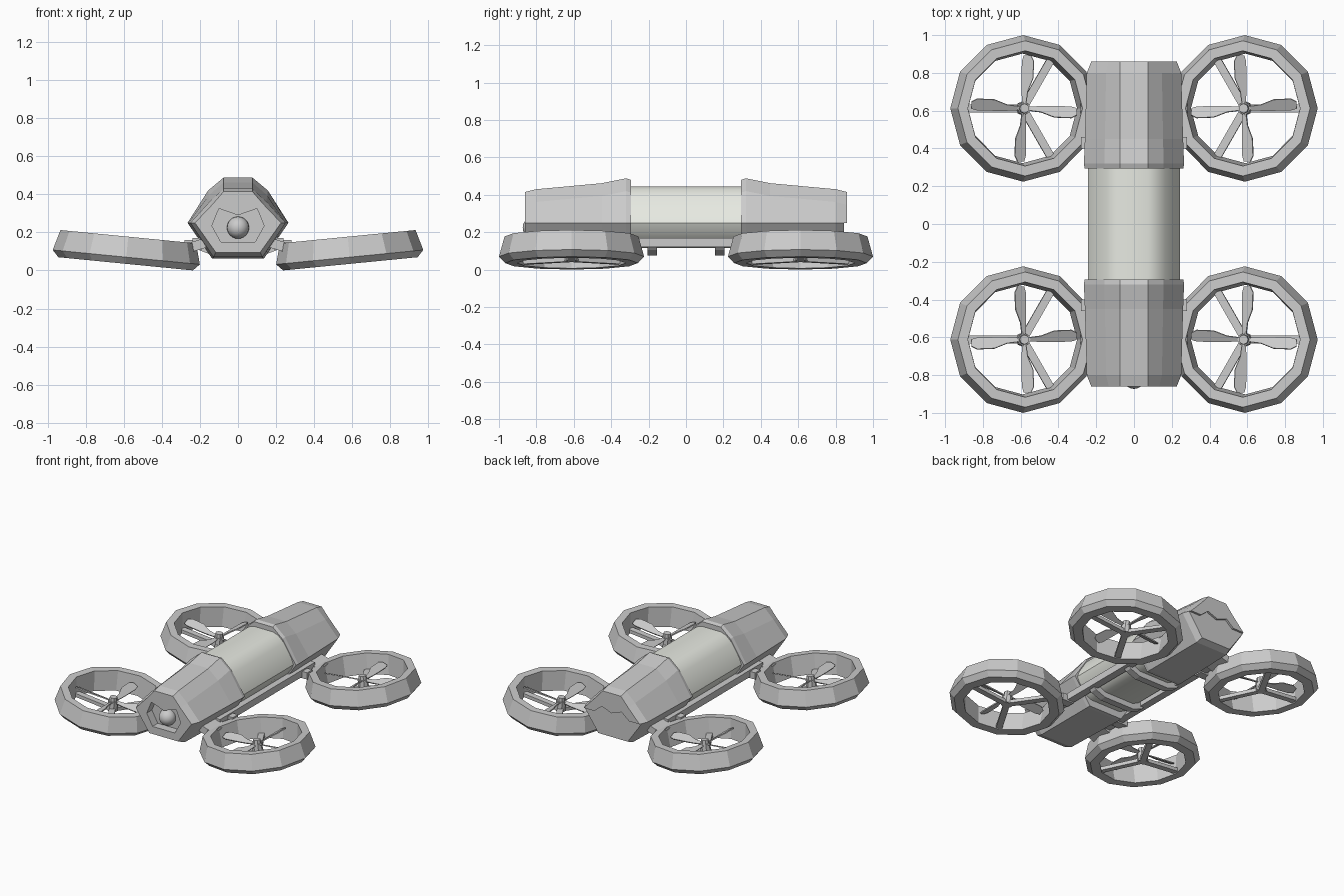
import bpy, bmesh, math
from mathutils import Matrix, Vector

if "Cube" in bpy.data.objects:
    bpy.data.objects.remove(bpy.data.objects["Cube"])


def finish(name, bm, mat=None):
    bmesh.ops.recalc_face_normals(bm, faces=bm.faces)
    me = bpy.data.meshes.new(name)
    bm.to_mesh(me)
    bm.free()
    ob = bpy.data.objects.new(name, me)
    bpy.context.collection.objects.link(ob)
    if mat:
        me.materials.append(mat)
    return ob


def loft(bm, rings, caps=True, closed=False):
    """Bridge successive rings of points with quads."""
    vr = [[bm.verts.new(p) for p in r] for r in rings]
    n = len(vr[0])
    pairs = list(zip(vr, vr[1:])) + ([(vr[-1], vr[0])] if closed else [])
    for a, b in pairs:
        for i in range(n):
            j = (i + 1) % n
            bm.faces.new((a[i], a[j], b[j], b[i]))
    if caps and not closed:
        bm.faces.new(vr[0])
        bm.faces.new(vr[-1])


def mirrored(half):
    """Half outline (x > 0, top to bottom) to a full outline."""
    return half + [(-x, z) for x, z in reversed(half)]


def prism(bm, outline, y0, y1):
    loft(bm, [[(x, y, z) for x, z in outline] for y in (y0, y1)])


def box(bm, size, loc, rot=Matrix()):
    m = Matrix.Translation(loc) @ rot @ Matrix.Diagonal((*size, 1))
    bmesh.ops.create_cube(bm, size=1, matrix=m)


def cut(ob, cutter):
    md = ob.modifiers.new("cut", 'BOOLEAN')
    md.operation = 'DIFFERENCE'
    md.solver = 'EXACT'
    md.object = cutter
    cutter.hide_render = True
    cutter.hide_viewport = True


# Front and rear pods: (y, half width, top z, bottom z)
STATIONS = [(0.295, 0.262, 0.48, 0.065), (0.32, 0.265, 0.488, 0.063),
            (0.45, 0.26, 0.462, 0.065), (0.80, 0.25, 0.43, 0.07),
            (0.86, 0.226, 0.415, 0.095)]
pods = {}
for name, s in (("front_pod", -1), ("rear_pod", 1)):
    bm = bmesh.new()
    rings = []
    for y, w, t, b in STATIONS:
        half = [(0.075, t), (0.155 * w / 0.262, t - 0.068), (w, 0.25), (0.135 * w / 0.262, b)]
        rings.append([(x, s * y, z) for x, z in mirrored(half)])
    loft(bm, rings)
    pods[name] = finish(name, bm)

# Nose recess with a notched upper edge, and the camera ball in it
bm = bmesh.new()
prism(bm, [(0, 0.29), (0.1, 0.325), (0.137, 0.235), (0.09, 0.15),
           (-0.09, 0.15), (-0.137, 0.235), (-0.1, 0.325)], -0.95, -0.80)
cut(pods["front_pod"], finish("nose_cutter", bm))
bm = bmesh.new()
bmesh.ops.create_uvsphere(bm, u_segments=20, v_segments=12, radius=0.058,
                          matrix=Matrix.Translation((0, -0.815, 0.225)))
for f in bm.faces:
    f.smooth = True
finish("camera_ball", bm)

# Rear face: zigzag step below the upper shell
bm = bmesh.new()
prism(bm, [(0.3, 0.25), (0.14, 0.25), (0.08, 0.3), (0, 0.27), (-0.08, 0.3),
           (-0.14, 0.25), (-0.3, 0.25), (-0.3, 0), (0.3, 0)], 0.845, 0.95)
cut(pods["rear_pod"], finish("tail_cutter", bm))

# Pale middle hull
pale = bpy.data.materials.new("pale_hull")
pale.diffuse_color = (0.80, 0.82, 0.76, 1)
pale.use_nodes = True
pale.node_tree.nodes["Principled BSDF"].inputs["Base Color"].default_value = pale.diffuse_color
hull = mirrored([(0.075, 0.445), (0.12, 0.43), (0.165, 0.39), (0.225, 0.295),
                 (0.243, 0.25), (0.225, 0.21), (0.17, 0.14), (0.12, 0.115)])
bm = bmesh.new()
prism(bm, hull, -0.31, 0.31)
for f in bm.faces:
    f.smooth = len(f.verts) == 4
body = finish("middle_hull", bm, pale)
bpy.context.view_layer.objects.active = body
body.select_set(True)
bpy.ops.object.shade_smooth_by_angle(angle=math.radians(40))

# Belly bands
bm = bmesh.new()
for y in (-0.18, 0.18):
    prism(bm, mirrored([(0.235, 0.17), (0.235, 0.145), (0.2, 0.105), (0.12, 0.075)]),
          y - 0.025, y + 0.025)
finish("belly_bands", bm)

# Side rails and rotor arms
bm = bmesh.new()
for sx in (-1, 1):
    box(bm, (0.055, 1.1, 0.05), (sx * 0.212, 0, 0.145))
    for sy in (-1, 1):
        box(bm, (0.15, 0.16, 0.05), (sx * 0.205, sy * 0.61, 0.135),
            Matrix.Rotation(sx * 0.3, 4, 'Y'))
        box(bm, (0.09, 0.06, 0.05), (sx * 0.235, sy * 0.43, 0.135))
finish("side_rails", bm)


def rotor_guard(bm):
    prof = [(0.355, 0), (0.388, 0.035), (0.358, 0.143), (0.305, 0.143), (0.29, 0)]
    loft(bm, [[(r * math.cos(a), r * math.sin(a), z) for r, z in prof]
              for a in (i * math.pi / 6 for i in range(12))], closed=True)
    # Three struts
    for k in range(3):
        rot = Matrix.Rotation(k * math.tau / 3, 4, 'Z')
        box(bm, (0.30, 0.042, 0.025), rot @ Vector((0.15, 0, 0.02)), rot)


def rotor_blades(bm):
    # Hub with cap
    for r, z, d in ((0.038, 0.045, 0.07), (0.028, 0.092, 0.03)):
        bmesh.ops.create_cone(bm, cap_ends=True, segments=8, radius1=r, radius2=r * 0.9,
                              depth=d, matrix=Matrix.Translation((0, 0, z)))
    # Four pitched paddle blades: (radius, low edge, high edge)
    for k in range(4):
        m = (Matrix.Rotation(k * math.pi / 2, 4, 'Z') @ Matrix.Translation((0, 0, 0.072))
             @ Matrix.Rotation(math.radians(25), 4, 'X'))
        rings = []
        for r, a, b in ((0.02, -0.008, 0.012), (0.09, -0.012, 0.022),
                        (0.16, -0.012, 0.052), (0.25, -0.01, 0.056), (0.28, 0.0, 0.04)):
            rings.append([m @ Vector(p) for p in ((r, a, -0.004), (r, b, -0.004),
                                                  (r, b, 0.004), (r, a, 0.004))])
        loft(bm, rings)


# Four tilted rotors, mirrored left/right and front/back
TILT = Matrix.Translation((0.59, 0.612, 0.035)) @ Matrix.Rotation(math.radians(-5.6), 4, 'Y')
for sx, side in ((-1, "left"), (1, "right")):
    for sy, end in ((-1, "front"), (1, "rear")):
        for part, build in (("guard", rotor_guard), ("blades", rotor_blades)):
            bm = bmesh.new()
            build(bm)
            bm.transform(Matrix.Diagonal((sx, sy, 1, 1)) @ TILT)
            finish(f"{end}_{side}_rotor_{part}", bm)
